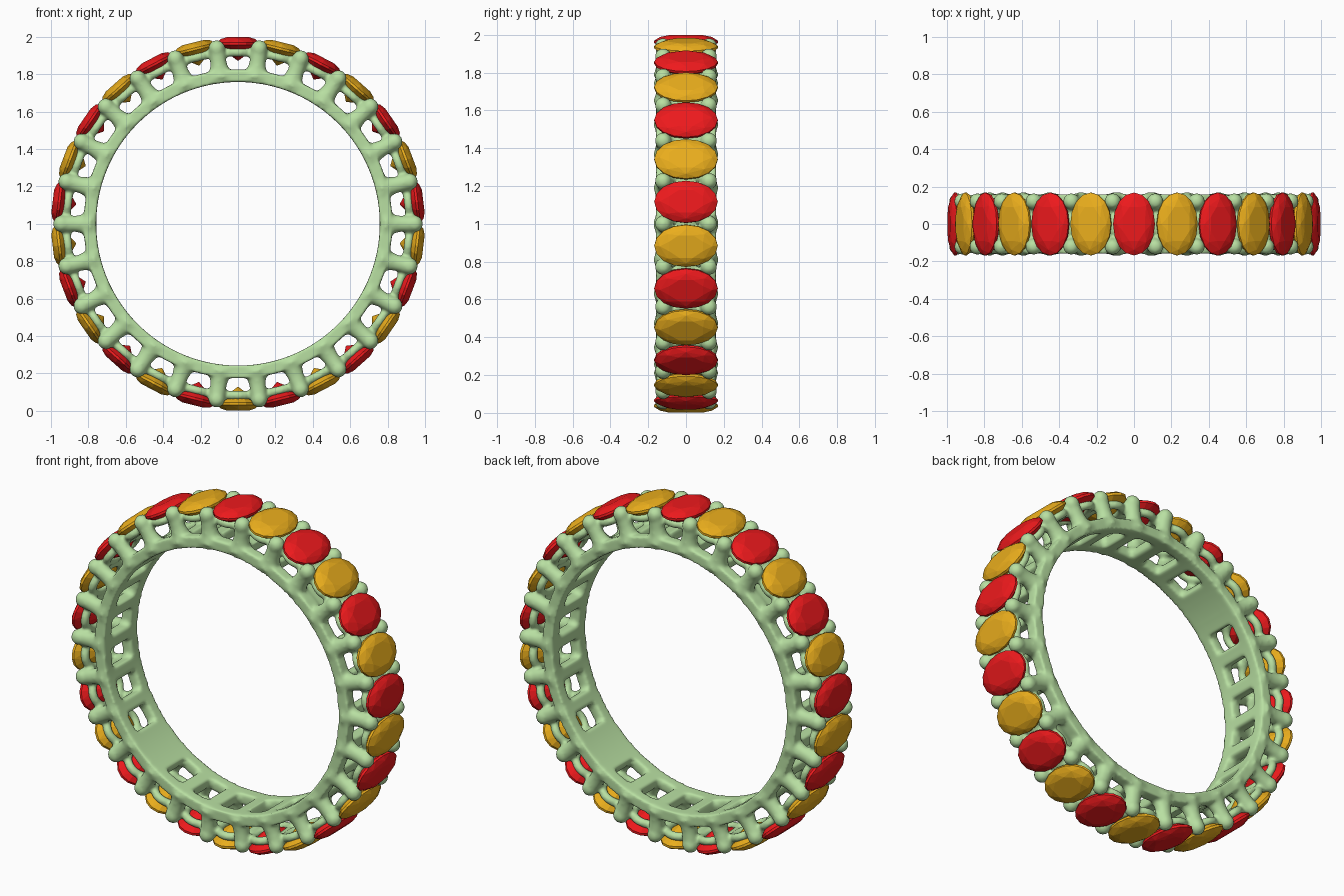
import bpy, bmesh
from math import sin, cos, pi, tau
from mathutils import Vector, Matrix

if "Cube" in bpy.data.objects:
    bpy.data.objects.remove(bpy.data.objects["Cube"])

N = 26                      # gems around the ring
STEP = tau / N
SOLID = (3, 10, 16, 23)     # places where the inner band has no window


def material(name, rgb):
    m = bpy.data.materials.new(name)
    m.diffuse_color = (*rgb, 1)
    m.use_nodes = True
    m.node_tree.nodes["Principled BSDF"].inputs["Base Color"].default_value = m.diffuse_color
    return m


def finish(bm, name, mat):
    bmesh.ops.recalc_face_normals(bm, faces=bm.faces[:])
    me = bpy.data.meshes.new(name)
    bm.to_mesh(me)
    bm.free()
    me.materials.append(mat)
    ob = bpy.data.objects.new(name, me)
    bpy.context.collection.objects.link(ob)
    return ob


def polar(a, r, y=0.0, t=0.0):
    """Angle from the top, radius, depth and tangential offset -> point."""
    return Vector((sin(a) * r + cos(a) * t, y, 1 + cos(a) * r - sin(a) * t))


def loft(bm, rings, closed=False):
    rows = [[bm.verts.new(p) for p in ring] for ring in rings]
    n = len(rows[0])
    pairs = list(zip(rows, rows[1:]))
    if closed:
        pairs.append((rows[-1], rows[0]))
    else:
        bm.faces.new(rows[0])
        bm.faces.new(rows[-1][::-1])
    for a, b in pairs:
        for i in range(n):
            j = (i + 1) % n
            bm.faces.new((a[i], a[j], b[j], b[i]))


def slab(bm, a0, a1, y0, y1, r0, r1, n, closed=False):
    rings = []
    for i in range(n if closed else n + 1):
        a = a0 + (a1 - a0) * i / n
        rings.append([polar(a, r0, y0), polar(a, r0, y1),
                      polar(a, r1, y1), polar(a, r1, y0)])
    loft(bm, rings, closed)


def ball(bm, p, r):
    bmesh.ops.create_uvsphere(bm, u_segments=16, v_segments=10, radius=r,
                              matrix=Matrix.Translation(p))


green = material("pale_green_metal", (0.48, 0.74, 0.36))
red = material("red_gem", (0.85, 0.01, 0.012))
gold = material("gold_gem", (0.82, 0.42, 0.012))

# Metal setting: everything is fused into one smooth casting
bm = bmesh.new()
for s in (-1, 1):
    y0, y1 = sorted((s * 0.085, s * 0.158))
    slab(bm, 0, tau, y0, y1, 0.758, 0.825, 156, True)          # side rails

for k in range(N):
    a = (k + 0.5) * STEP
    slab(bm, a - 0.05, a + 0.05, -0.12, 0.12, 0.758, 0.82, 3)  # cross bridges
    for s in (-1, 1):                                          # prongs
        rings = []
        for r, y, rad in ((0.785, 0.112, 0.07), (0.83, 0.114, 0.052),
                          (0.87, 0.117, 0.044), (0.95, 0.122, 0.042)):
            rings.append([polar(a, r, s * y + rad * 0.9 * sin(q), rad * cos(q))
                          for q in (tau * i / 12 for i in range(12))])
        loft(bm, rings)
        ball(bm, polar(a, 0.945, s * 0.121), 0.045)

    g = k * STEP
    if k in SOLID:                                             # closed windows
        slab(bm, g - 0.1, g + 0.1, -0.12, 0.12, 0.758, 0.82, 6)
    seat = []                                                  # oval gem seat
    for i in range(32):
        u = tau * i / 32
        ring = []
        for j in range(8):
            v = tau * j / 8
            w = 0.025 * cos(v)
            ring.append(polar(g, 0.917 + 0.025 * sin(v),
                              (0.118 + w) * sin(u), (0.09 + w) * cos(u)))
        seat.append(ring)
    loft(bm, seat, True)

setting = finish(bm, "ring_setting", green)
mod = setting.modifiers.new("fuse", 'REMESH')
mod.mode = 'VOXEL'
mod.voxel_size = 0.0105
mod.use_smooth_shade = True
mod = setting.modifiers.new("soften", 'SMOOTH')
mod.factor = 0.5
mod.iterations = 6

# Oval faceted gems, alternating red and gold
for k in range(N):
    g = k * STEP
    bm = bmesh.new()
    # (radius from ring centre, oval scale, sides, twist)
    for r, f, n, tw in ((0.998, 0.58, 8, 0.5), (0.988, 0.82, 8, 0.0),
                        (0.969, 1.0, 16, 0.0), (0.956, 1.0, 16, 0.0),
                        (0.915, 0.58, 8, 0.5), (0.872, 0.02, 8, 0.5)):
        for i in range(n):
            u = tau * (i + tw) / n
            bm.verts.new(polar(g, r, 0.168 * f * sin(u), 0.112 * f * cos(u)))
    bmesh.ops.convex_hull(bm, input=bm.verts[:])
    bmesh.ops.dissolve_limit(bm, angle_limit=0.02, verts=bm.verts[:], edges=bm.edges[:])
    finish(bm, f"gem_{k + 1}", gold if k % 2 else red)
